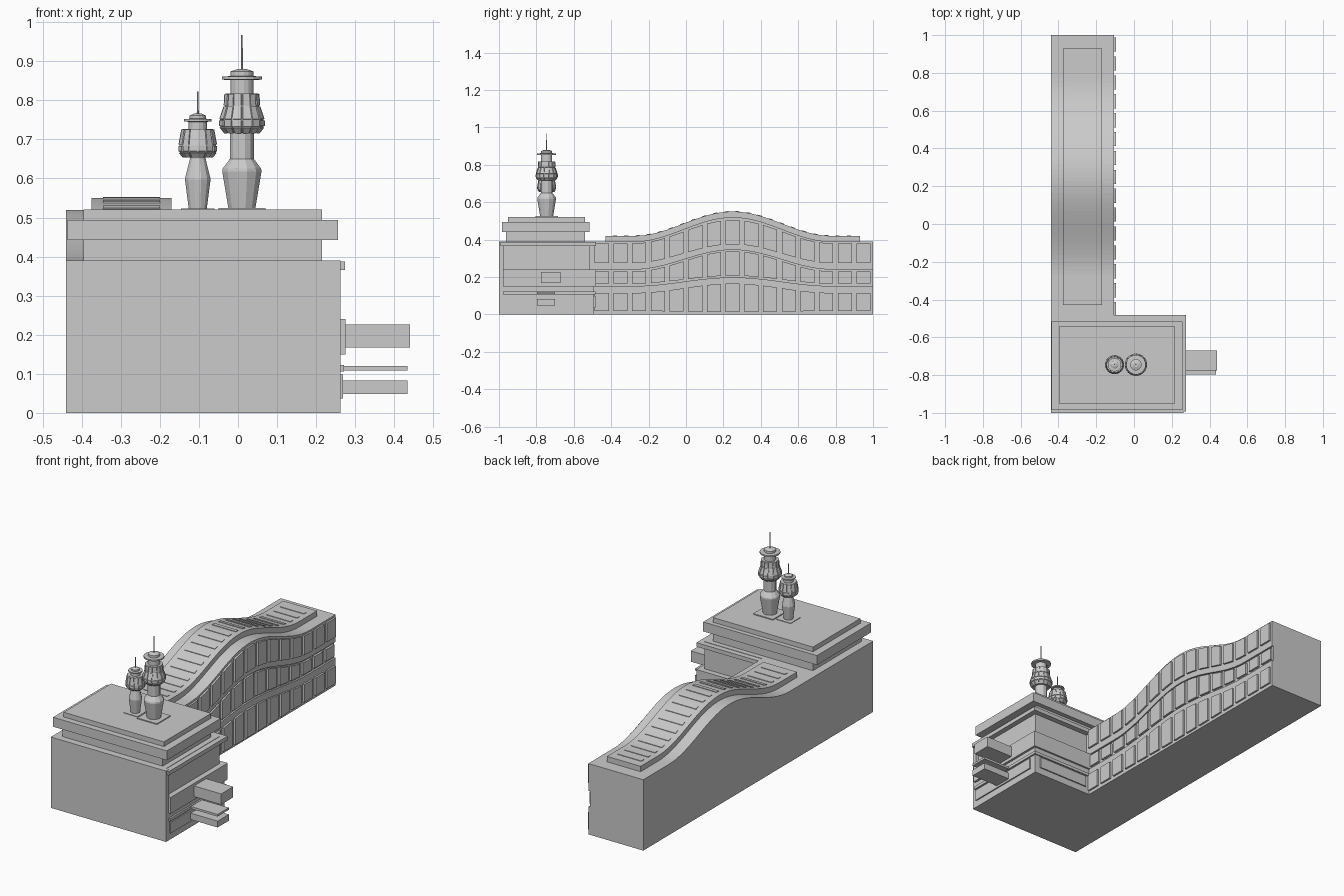
import bpy, bmesh, math

if "Cube" in bpy.data.objects:
    bpy.data.objects.remove(bpy.data.objects["Cube"])


def finish(name, bm):
    bmesh.ops.recalc_face_normals(bm, faces=bm.faces)
    me = bpy.data.meshes.new(name)
    bm.to_mesh(me)
    bm.free()
    ob = bpy.data.objects.new(name, me)
    bpy.context.collection.objects.link(ob)
    return ob


def bump(y):
    """Single swell of the wavy wing, 0 to 1."""
    t = (y - 0.25) / 0.53
    return 0.5 * (1 + math.cos(math.pi * t)) if abs(t) < 1 else 0.0


def wavy(name, x, y, lo, hi, n=1):
    """Bar along y; lo and hi are (flat height, extra height at the swell)."""
    bm = bmesh.new()
    rings = []
    for i in range(n + 1):
        yy = y[0] + (y[1] - y[0]) * i / n
        b = bump(yy)
        z0, z1 = lo[0] + lo[1] * b, hi[0] + hi[1] * b
        rings.append([bm.verts.new(p) for p in
                      ((x[0], yy, z0), (x[1], yy, z0), (x[1], yy, z1), (x[0], yy, z1))])
    for a, b in zip(rings, rings[1:]):
        for k in range(4):
            bm.faces.new((a[k], a[(k + 1) % 4], b[(k + 1) % 4], b[k]))
    bm.faces.new(rings[0])
    bm.faces.new(rings[-1])
    return finish(name, bm)


def box(name, x, y, z):
    return wavy(name, x, y, (z[0], 0), (z[1], 0))


def lathe(name, cx, cy, profile, sides, panels=False):
    """Faceted turned shape from (radius, z) points, optionally with raised panels."""
    bm = bmesh.new()
    rings = [[bm.verts.new((cx + r * math.cos(2 * math.pi * (k + 0.5) / sides),
                            cy + r * math.sin(2 * math.pi * (k + 0.5) / sides), z))
              for k in range(sides)] for r, z in profile]
    walls = []
    for a, b in zip(rings, rings[1:]):
        for k in range(sides):
            walls.append(bm.faces.new((a[k], a[(k + 1) % sides], b[(k + 1) % sides], b[k])))
    bm.faces.new(rings[0])
    bm.faces.new(rings[-1])
    bmesh.ops.recalc_face_normals(bm, faces=bm.faces)
    if panels:
        bmesh.ops.inset_individual(bm, faces=walls, thickness=0.002, depth=0.0)
        bmesh.ops.inset_individual(bm, faces=walls, thickness=0.0005, depth=0.003)
    return finish(name, bm)


# Wavy wing: three storeys, the middle one set back
WX, WY = -0.44, (-0.52, 1.0)
wavy("wing_lower_storey", (WX, -0.105), WY, (0, 0), (0.152, 0.046), 60)
wavy("wing_middle_storey", (WX, -0.115), WY, (0.152, 0.046), (0.24, 0.105), 60)
wavy("wing_upper_storey", (WX, -0.105), WY, (0.24, 0.105), (0.39, 0.13), 60)

# Window panels following the wave
rows = [("lower", (0.018, -0.005), (0.115, 0.05)),
        ("middle", (0.165, 0.042), (0.23, 0.108)),
        ("upper", (0.275, 0.1), (0.38, 0.125))]
for row, lo, hi in rows:
    front = -0.103 if row == "middle" else -0.095
    for i in range(15):
        y0 = -0.488 + 0.1 * i
        wavy(f"{row}_window_{i}", (-0.13, front), (y0, y0 + 0.075), lo, hi, 2)

# Curved roof slab with shallow slats
wavy("wing_roof", (-0.375, -0.17), (-0.43, 0.93), (0.38, 0.13), (0.42, 0.13), 60)
for i in range(22):
    y0 = -0.39 + 0.0595 * i
    wavy(f"roof_slat_{i}", (-0.345, -0.2), (y0, y0 + 0.022), (0.415, 0.13), (0.423, 0.13), 2)

# Main block: solid front, recessed facades to the side and back
box("block_base", (-0.44, 0.262), (-1.0, -0.492), (0, 0.15))
box("block_upper_core", (-0.44, 0.245), (-1.0, -0.512), (0.15, 0.39))
box("block_front_wall", (-0.44, 0.262), (-1.0, -0.975), (0.15, 0.39))
box("block_cornice", (-0.12, 0.274), (-0.992, -0.482), (0.366, 0.388))
box("block_wide_band", (-0.12, 0.275), (-0.978, -0.482), (0.15, 0.24))
box("block_thin_band", (-0.12, 0.271), (-0.978, -0.485), (0.106, 0.122))
box("block_side_panel", (0.2, 0.269), (-0.97, -0.53), (0.037, 0.098))
box("block_back_panel", (-0.08, 0.23), (-0.55, -0.485), (0.037, 0.098))

# Projecting canopies on the right side
box("upper_canopy", (0.2, 0.44), (-0.775, -0.67), (0.167, 0.226))
box("thin_canopy", (0.2, 0.434), (-0.797, -0.7), (0.108, 0.12))
box("lower_canopy", (0.2, 0.434), (-0.797, -0.7), (0.048, 0.083))

# Stepped roof of the main block
box("roof_neck", (-0.395, 0.215), (-0.962, -0.54), (0.38, 0.442))
box("roof_slab", (-0.437, 0.256), (-0.985, -0.515), (0.442, 0.494))
box("roof_cap", (-0.395, 0.215), (-0.952, -0.54), (0.494, 0.52))

# Two towers: plinth, stem, panelled head, collar disc, spire
CY = -0.745
towers = [
    ("tall_tower", 0.01, 0.06,
     [(0.036, 0.525), (0.052, 0.618), (0.051, 0.625), (0.032, 0.65), (0.032, 0.725)],
     [(0.043, 0.716), (0.057, 0.733), (0.057, 0.75), (0.045, 0.785), (0.043, 0.818)],
     [(0.03, 0.815), (0.03, 0.852), (0.052, 0.853), (0.052, 0.861), (0.03, 0.862),
      (0.03, 0.874), (0.012, 0.88)], 0.967),
    ("short_tower", -0.103, 0.043,
     [(0.024, 0.523), (0.034, 0.598), (0.033, 0.603), (0.021, 0.65), (0.021, 0.665)],
     [(0.036, 0.654), (0.048, 0.668), (0.048, 0.685), (0.04, 0.727)],
     [(0.024, 0.725), (0.024, 0.745), (0.036, 0.746), (0.036, 0.752), (0.021, 0.753),
      (0.021, 0.761), (0.01, 0.766)], 0.823)]
for name, cx, h, stem, head, crown, tip in towers:
    box(name + "_plinth", (cx - h, cx + h), (CY - h, CY + h), (0.51, 0.525 if h > 0.05 else 0.523))
    lathe(name + "_stem", cx, CY, stem, 12)
    lathe(name + "_head", cx, CY, head, 14, panels=True)
    lathe(name + "_crown", cx, CY, crown, 16)
    lathe(name + "_spire", cx, CY, [(0.003, crown[-1][1] - 0.01), (0.002, tip)], 8)
